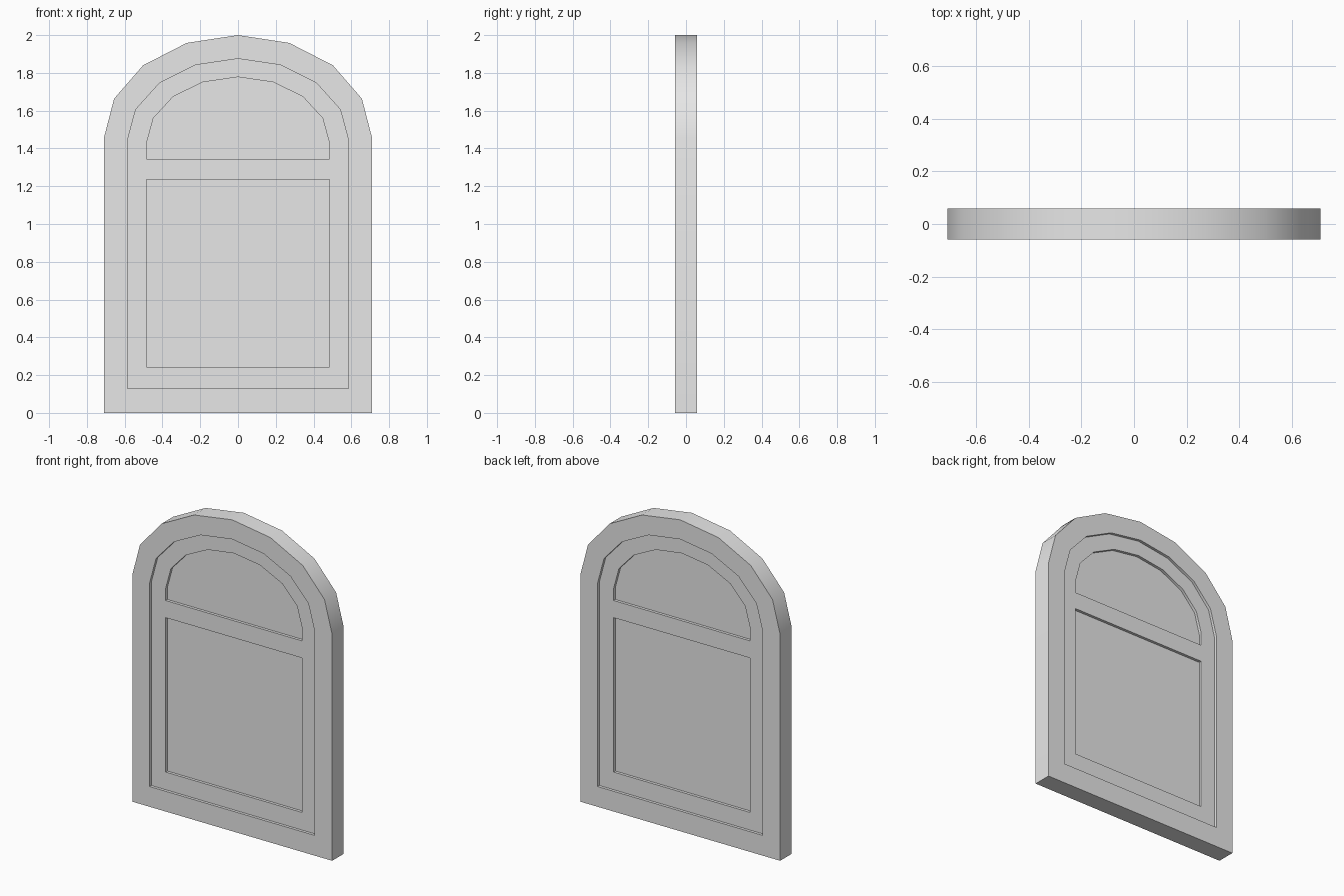
import bpy, bmesh, math

if "Cube" in bpy.data.objects:
    bpy.data.objects.remove(bpy.data.objects["Cube"])

HALF = 0.059     # half thickness of the surround
STEP = 0.018     # depth of each recess


def arch(rx, rz, spring, bottom):
    """Outline of an arch: eight-segment elliptical head over a straight base."""
    head = [(rx * math.cos(i * math.pi / 8), spring + rz * math.sin(i * math.pi / 8))
            for i in range(9)]
    return head + [(-rx, bottom), (rx, bottom)]


surround = arch(0.71, 0.545, 1.455, 0.0)
leaf = arch(0.586, 0.435, 1.44, 0.13)
top_panel = arch(0.485, 0.353, 1.425, 1.345)
low_panel = [(0.485, 1.235), (-0.485, 1.235), (-0.485, 0.243), (0.485, 0.243)]

bm = bmesh.new()


def loop(outline, y):
    return [bm.verts.new((x, y, z)) for x, z in outline]


def strip(a, b):
    """Quads joining two matching closed loops."""
    n = len(a)
    for i in range(n):
        j = (i + 1) % n
        bm.faces.new((a[i], a[j], b[j], b[i]))


def ring_edges(vs):
    return [bm.edges.get((vs[i], vs[i - 1])) for i in range(len(vs))]


rims = []
for side in (-1, 1):
    y0, y1, y2 = (side * (HALF - k * STEP) for k in range(3))
    # surround face and its reveal
    rim, edge, back = loop(surround, y0), loop(leaf, y0), loop(leaf, y1)
    strip(rim, edge)
    strip(edge, back)
    rims.append(rim)
    fill = ring_edges(back)
    # sunken panels with their reveals
    for outline in (top_panel, low_panel):
        lip, floor = loop(outline, y1), loop(outline, y2)
        strip(lip, floor)
        bm.faces.new(floor)
        fill += ring_edges(lip)
    # stiles and rails around the panels
    bmesh.ops.triangle_fill(bm, edges=fill, use_beauty=True, normal=(0, side, 0))

# outer edge of the surround
strip(rims[0], rims[1])
bmesh.ops.recalc_face_normals(bm, faces=bm.faces[:])

mesh = bpy.data.meshes.new("arched_door")
bm.to_mesh(mesh)
bm.free()
door = bpy.data.objects.new("arched_door", mesh)
bpy.context.collection.objects.link(door)

grey = bpy.data.materials.new("light_grey")
grey.diffuse_color = (0.8, 0.8, 0.8, 1)
grey.use_nodes = True
grey.node_tree.nodes["Principled BSDF"].inputs["Base Color"].default_value = grey.diffuse_color
mesh.materials.append(grey)

# smooth the arch, keep the mouldings crisp
bpy.context.view_layer.objects.active = door
door.select_set(True)
bpy.ops.object.shade_smooth_by_angle(angle=math.radians(30))
